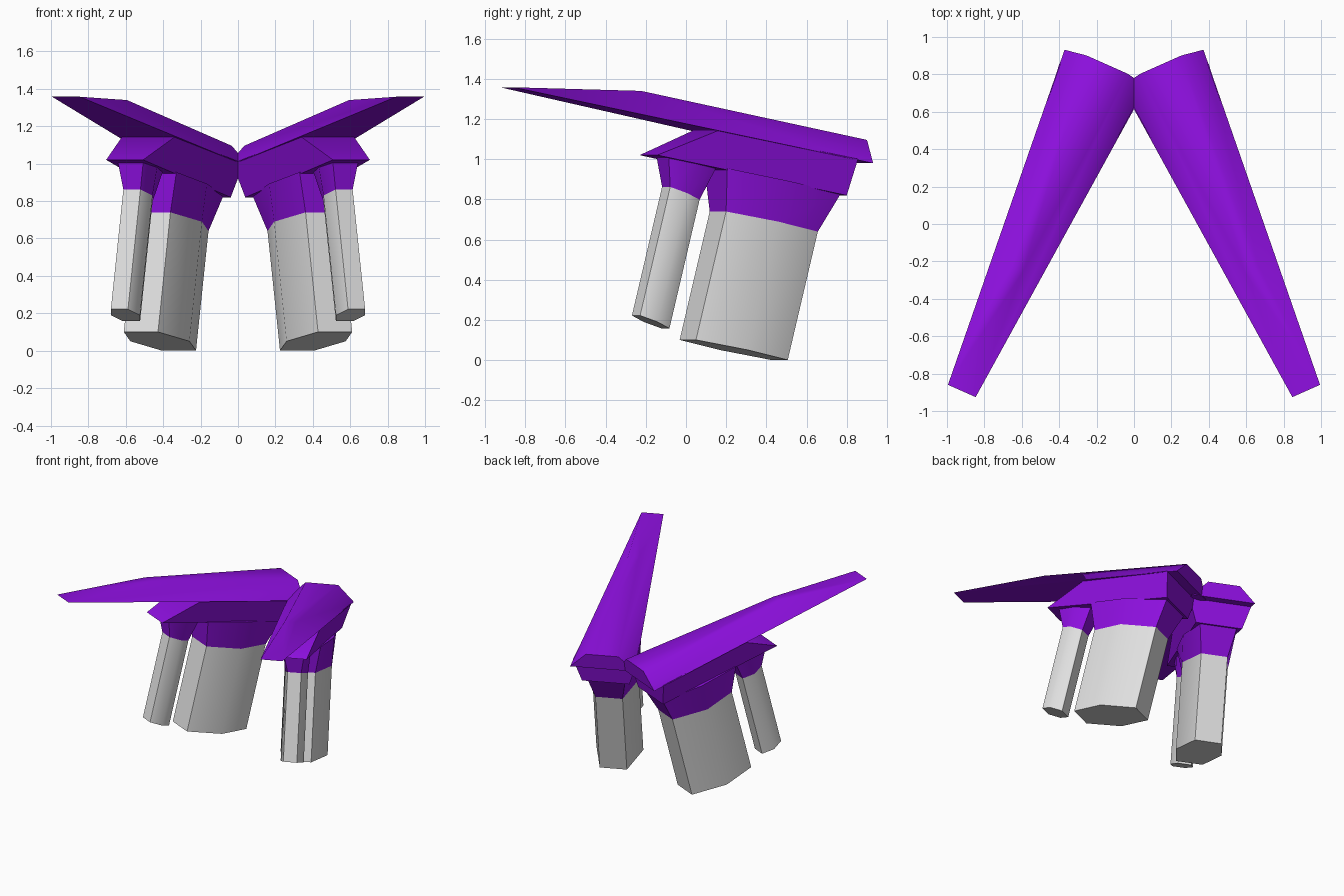
import bpy, bmesh, math
from mathutils import Vector

old = bpy.data.objects.get("Cube")
if old:
    bpy.data.objects.remove(old, do_unlink=True)

# Each half is drawn along its own axis, splayed outward and pitched up
YAW = math.radians(24)
FORWARD = Vector((math.sin(YAW), -math.cos(YAW), 0.2))
SIDE = Vector((math.cos(YAW), math.sin(YAW), 0))
CENTRE = 0.478
LEAN = -0.244


def material(name, colour):
    mat = bpy.data.materials.new(name)
    mat.use_nodes = True
    mat.diffuse_color = colour
    mat.node_tree.nodes["Principled BSDF"].inputs["Base Color"].default_value = colour
    return mat


purple = material("purple", (0.27, 0.005, 0.74, 1))
grey = material("light grey", (0.74, 0.74, 0.74, 1))


def place(h, s, level):
    return FORWARD * h + SIDE * (CENTRE + s) + Vector((0, 0, level))


def quad(low_h, low_half, low, high_h, high_half, high):
    """Four-point section with a lower and an upper edge."""
    return [place(low_h, -low_half, low), place(low_h, low_half, low),
            place(high_h, high_half, high), place(high_h, -high_half, high)]


def hexagon(h, level, length, end, middle, tilt=0.0):
    """Six-sided section: two flat ends and a point on each side."""
    outline = [(length, end), (0, middle), (-length, end),
               (-length, -end), (0, -middle), (length, -end)]
    return [place(h + a, s, level + tilt * a) for a, s in outline]


def loft(name, first, last, mat):
    """Join two sections, cap both ends and mirror to the other half."""
    bm = bmesh.new()
    a = [bm.verts.new(p) for p in first]
    b = [bm.verts.new(p) for p in last]
    n = len(a)
    bm.faces.new(a)
    bm.faces.new(b[::-1])
    for i in range(n):
        j = (i + 1) % n
        bm.faces.new((a[i], b[i], b[j], a[j]))
    bmesh.ops.recalc_face_normals(bm, faces=bm.faces)
    mesh = bpy.data.meshes.new(name)
    bm.to_mesh(mesh)
    bm.free()
    mesh.materials.append(mat)
    obj = bpy.data.objects.new(name, mesh)
    bpy.context.collection.objects.link(obj)
    mirror = obj.modifiers.new("Mirror", "MIRROR")
    mirror.use_mirror_merge = False
    bpy.ops.object.select_all(action="DESELECT")
    obj.select_set(True)
    bpy.context.view_layer.objects.active = obj
    bpy.ops.object.shade_smooth_by_angle(angle=math.radians(60))
    return obj


# Long tapered top beam
loft("top_beam", quad(-0.70, 0.24, 1.12, -0.72, 0.12, 1.24),
     quad(1.19, 0.081, 1.12, 0.475, 0.04, 1.245), purple)

# Wedge-nosed body under the beam
loft("under_body", quad(-0.585, 0.175, 0.937, -0.62, 0.235, 1.125),
     quad(0.417, 0.108, 0.937, 0.10, 0.155, 1.125), purple)


def leg(name, h, top, bottom, size, flare_h, flare, tilt=0.0):
    """Leaning hexagonal leg with a flared socket above it."""
    upper = hexagon(h, top, *size, tilt)
    lower = hexagon(h + LEAN * (bottom - top), bottom, *size, tilt)
    loft(name, lower, upper, grey)
    loft(name + "_socket", upper, hexagon(flare_h, 0.945, *flare), purple)


leg("rear_leg", -0.211, 0.732, 0.06, (0.25, 0.1, 0.173), -0.26, (0.31, 0.14, 0.18))
leg("front_leg", 0.241, 0.782, 0.109, (0.08, 0.05, 0.085), 0.21, (0.13, 0.075, 0.1), 0.2)
